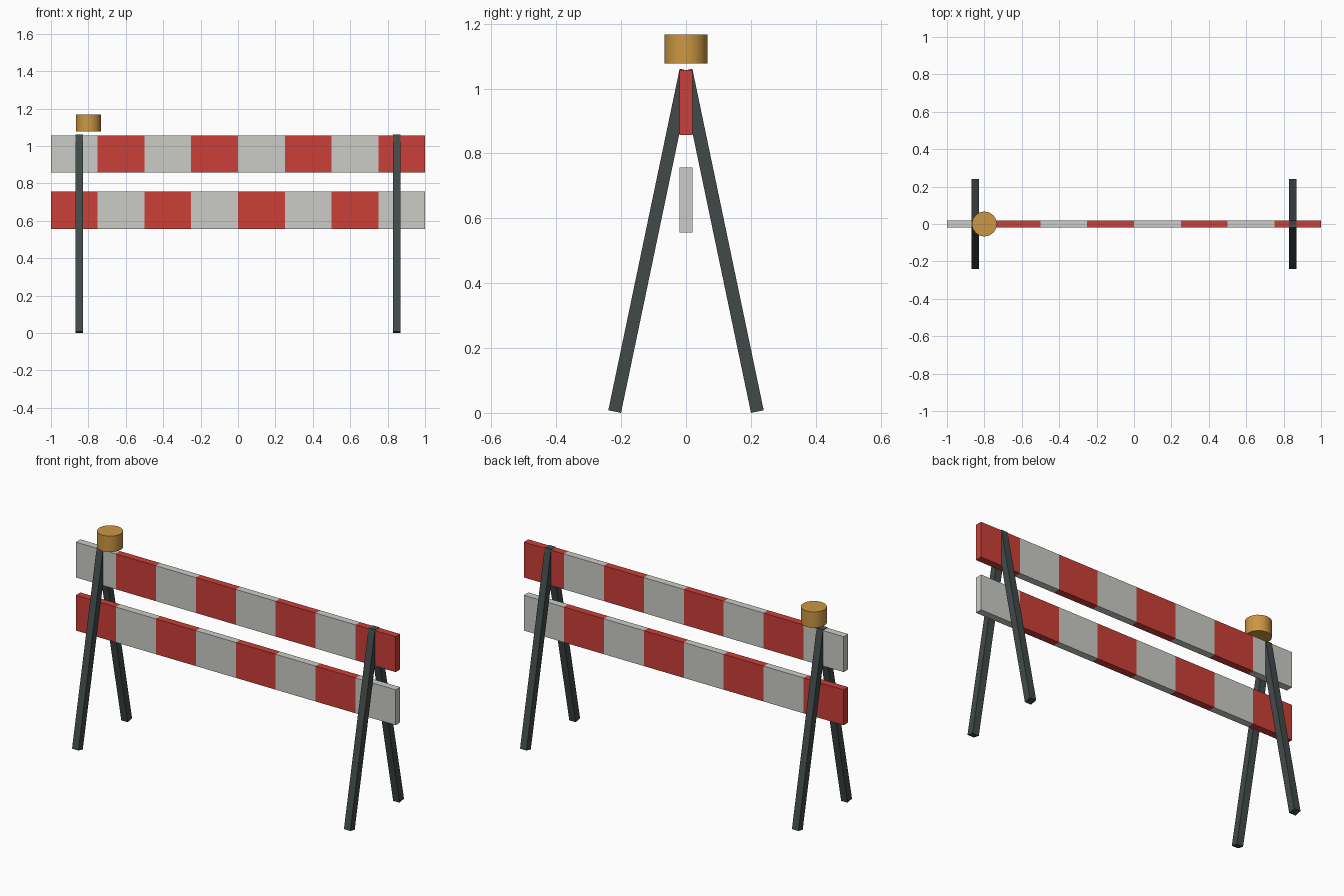
import bpy, bmesh
from math import atan2, hypot
from mathutils import Matrix

cube = bpy.data.objects.get("Cube")
if cube:
    bpy.data.objects.remove(cube, do_unlink=True)


def material(name, rgb):
    mat = bpy.data.materials.new(name)
    mat.use_nodes = True
    color = (*rgb, 1)
    mat.diffuse_color = color
    mat.node_tree.nodes["Principled BSDF"].inputs["Base Color"].default_value = color
    return mat


red = material("signal red", (0.60, 0.05, 0.04))
white = material("off white", (0.60, 0.60, 0.57))
steel = material("dark steel", (0.055, 0.068, 0.068))
amber = material("lamp amber", (0.60, 0.31, 0.055))


def add_object(name, bm, mats):
    mesh = bpy.data.meshes.new(name)
    bm.to_mesh(mesh)
    bm.free()
    for mat in mats:
        mesh.materials.append(mat)
    obj = bpy.data.objects.new(name, mesh)
    bpy.context.collection.objects.link(obj)
    return obj


def add_box(bm, size):
    bmesh.ops.create_cube(bm, size=1)
    bmesh.ops.scale(bm, vec=size, verts=bm.verts)


# Striped boards: cut into eight bands with alternating colours
STRIPES, WIDTH = 8, 0.25


def board(name, z, mats):
    bm = bmesh.new()
    add_box(bm, (STRIPES * WIDTH, 0.04, 0.2))
    for i in range(1, STRIPES):
        bmesh.ops.bisect_plane(bm, geom=bm.verts[:] + bm.edges[:] + bm.faces[:],
                               plane_co=(i * WIDTH - 1, 0, 0), plane_no=(1, 0, 0))
    for face in bm.faces:
        x = face.calc_center_median().x
        face.material_index = min(int((x + 1) / WIDTH), STRIPES - 1) % 2
    add_object(name, bm, mats).location.z = z


board("upper_board", 0.957, (white, red))
board("lower_board", 0.657, (red, white))

# Splayed legs: each runs from a foot up to the ridge line
FOOT_Y, FOOT_Z, TOP_Z = 0.22, 0.004, 1.057
rise = TOP_Z - FOOT_Z
for side, x in (("left", 0.85), ("right", -0.85)):
    for end, sign in (("front", -1), ("back", 1)):
        bm = bmesh.new()
        add_box(bm, (0.04, 0.04, hypot(FOOT_Y, rise)))
        bm.transform(Matrix.Rotation(sign * atan2(FOOT_Y, rise), 4, "X"))
        leg = add_object(f"{end}_{side}_leg", bm, [steel])
        leg.location = (x, sign * FOOT_Y / 2, (FOOT_Z + TOP_Z) / 2)

# Warning lamp above the right end
bm = bmesh.new()
bmesh.ops.create_cone(bm, cap_ends=True, segments=16, radius1=0.067,
                      radius2=0.067, depth=0.09)
lamp = add_object("warning_lamp", bm, [amber])
lamp.location = (-0.8, 0, 1.122)
bpy.ops.object.select_all(action="DESELECT")
lamp.select_set(True)
bpy.context.view_layer.objects.active = lamp
bpy.ops.object.shade_smooth_by_angle()
